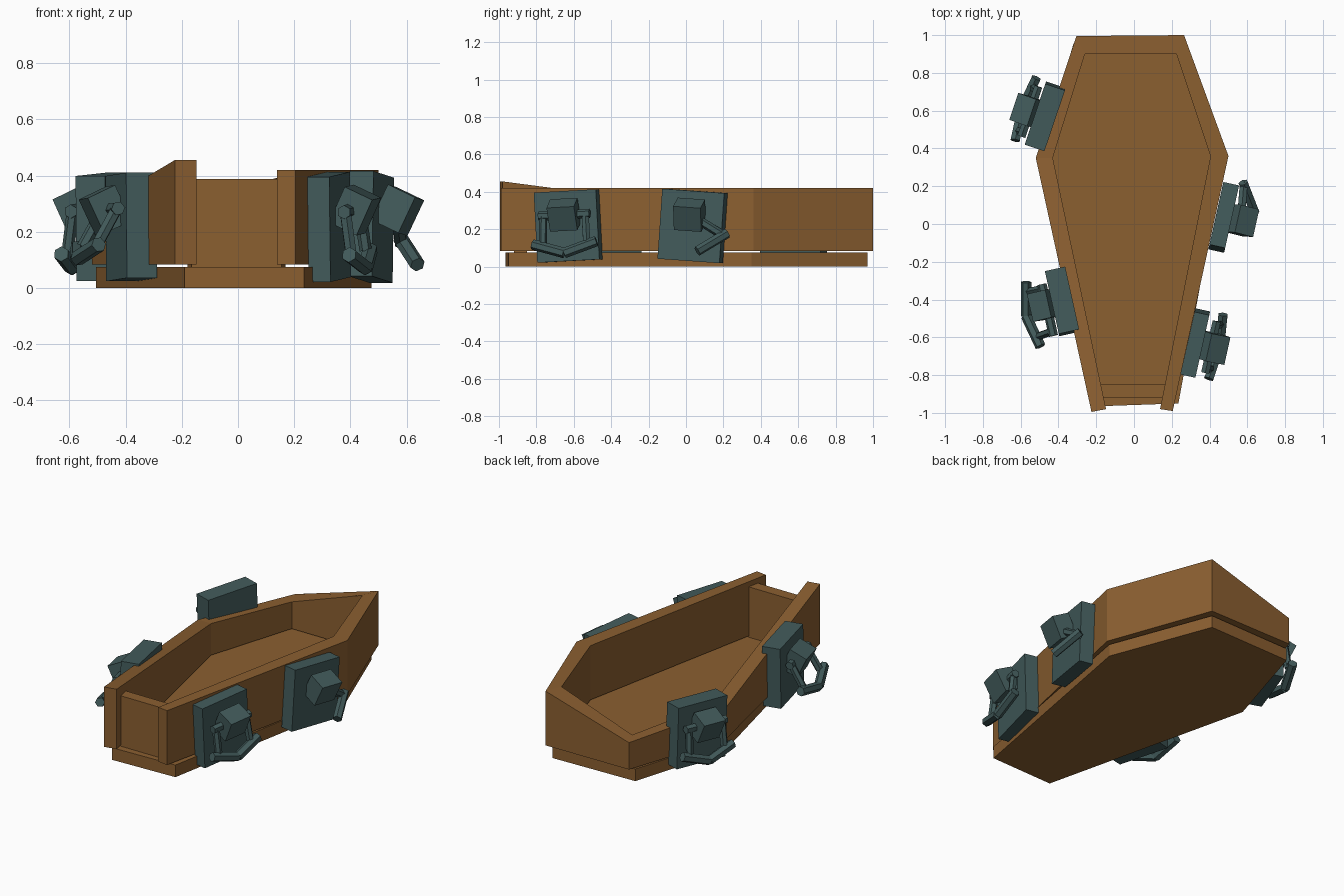
import bpy, bmesh
from math import atan2, radians
from mathutils import Matrix, Vector

cube = bpy.data.objects.get("Cube")
if cube:
    bpy.data.objects.remove(cube, do_unlink=True)


def material(name, rgb):
    m = bpy.data.materials.new(name)
    m.use_nodes = True
    m.diffuse_color = (*rgb, 1)
    m.node_tree.nodes["Principled BSDF"].inputs["Base Color"].default_value = (*rgb, 1)
    return m


wood = material("brown_wood", (0.26, 0.115, 0.03))
metal = material("dark_teal_metal", (0.055, 0.105, 0.105))


def finish(name, bm, mat, matrix=Matrix()):
    bmesh.ops.recalc_face_normals(bm, faces=bm.faces)
    mesh = bpy.data.meshes.new(name)
    bm.to_mesh(mesh)
    bm.free()
    mesh.materials.append(mat)
    obj = bpy.data.objects.new(name, mesh)
    obj.matrix_world = matrix
    bpy.context.collection.objects.link(obj)
    return obj


def prism(name, outline, low, high, mat):
    bm = bmesh.new()
    bottom = [bm.verts.new((x, y, low)) for x, y in outline]
    top = [bm.verts.new((x, y, high)) for x, y in outline]
    bm.faces.new(bottom)
    bm.faces.new(top)
    for i in range(len(outline)):
        j = (i + 1) % len(outline)
        bm.faces.new((bottom[i], bottom[j], top[j], top[i]))
    return finish(name, bm, mat)


def box(bm, size, place):
    bmesh.ops.create_cube(bm, size=1, matrix=place @ Matrix.Diagonal((*size, 1)))


def rod(bm, a, b, radius):
    a, b = Vector(a), Vector(b)
    turn = (b - a).to_track_quat('Z', 'Y').to_matrix().to_4x4()
    bmesh.ops.create_cone(bm, cap_ends=True, segments=6, radius1=radius, radius2=radius,
                          depth=(b - a).length, matrix=Matrix.Translation((a + b) / 2) @ turn)


# Base slab, also the floor
prism("base_floor", [(-0.19, -0.965), (0.235, -0.95), (0.475, 0.35), (0.24, 0.97),
                     (-0.32, 0.955), (-0.505, 0.35)], 0, 0.075, wood)

# Walls: open at the foot, with one side sloping down to the head
outer = [(-0.225, -0.995), (-0.52, 0.35), (-0.305, 0.995), (0.265, 1.0), (0.5, 0.36), (0.205, -0.99)]
inner = [(-0.148, -0.98), (-0.43, 0.35), (-0.26, 0.9), (0.225, 0.9), (0.405, 0.36), (0.138, -0.98)]
heights = [0.455, 0.28, 0.25, 0.42, 0.42, 0.42]
bm = bmesh.new()
rings = []
for o, i, h in zip(outer, inner, heights):
    rings.append([bm.verts.new(p) for p in ((*o, 0.083), (*o, h), (*i, h), (*i, 0.083))])
for a, b in zip(rings, rings[1:]):
    for k in range(4):
        n = (k + 1) % 4
        bm.faces.new((a[k], a[n], b[n], b[k]))
bm.faces.new(rings[0])
bm.faces.new(rings[-1])
finish("side_walls", bm, wood)

# End panel between the walls at the foot
prism("foot_panel", [(-0.165, -0.92), (0.155, -0.92), (0.17, -0.85), (-0.18, -0.85)], 0.075, 0.388, wood)


def fitting(name, centre, normal, roll, thick, swing=0, shift=0, loose=False):
    """Plate, knuckle and grip; local x runs along the wall, local y points outward."""
    nx, ny = normal
    place = (Matrix.Translation((*centre, 0.217)) @ Matrix.Rotation(atan2(-nx, ny), 4, 'Z')
             @ Matrix.Rotation(radians(roll), 4, 'Y'))
    bm = bmesh.new()
    box(bm, (0.34, thick, 0.375), Matrix())
    finish(name + "_plate", bm, metal, place)

    # Tilted knuckle block
    bm = bmesh.new()
    box(bm, (0.15, 0.11, 0.14), Matrix.Translation((0, 0.095, 0.06))
        @ Matrix.Rotation(radians(-25), 4, 'X'))
    finish(name + "_knuckle", bm, metal, place)

    # Grip
    bm = bmesh.new()
    if loose:
        rod(bm, (-0.05, 0.085, 0.035), (-0.20, 0.065, -0.045), 0.024)
        rod(bm, (-0.205, 0.06, -0.025), (-0.07, 0.155, -0.13), 0.027)
    else:
        for s in (-1, 1):
            rod(bm, (s * 0.03, 0, 0), (s * 0.14, 0, 0), 0.025)
            rod(bm, (s * 0.115, 0, 0), (s * 0.12, 0.02, -0.15), 0.022)
            rod(bm, (s * 0.175, 0.025, -0.15), (0, 0.045, -0.205), 0.028)
        bm.transform(Matrix.Translation((shift, 0.085, 0.06)) @ Matrix.Rotation(radians(swing), 4, 'X'))
    finish(name + "_grip", bm, metal, place)


fitting("left_front_handle", (0.325, -0.63), (0.976, -0.217), 3, 0.08)
fitting("left_rear_handle", (0.475, 0.035), (0.976, -0.217), -4, 0.085, loose=True)
fitting("right_front_handle", (-0.38, -0.41), (-0.976, -0.217), 2, 0.11, swing=22, shift=-0.03)
fitting("right_rear_handle", (-0.47, 0.57), (-0.947, 0.32), -2, 0.11)
